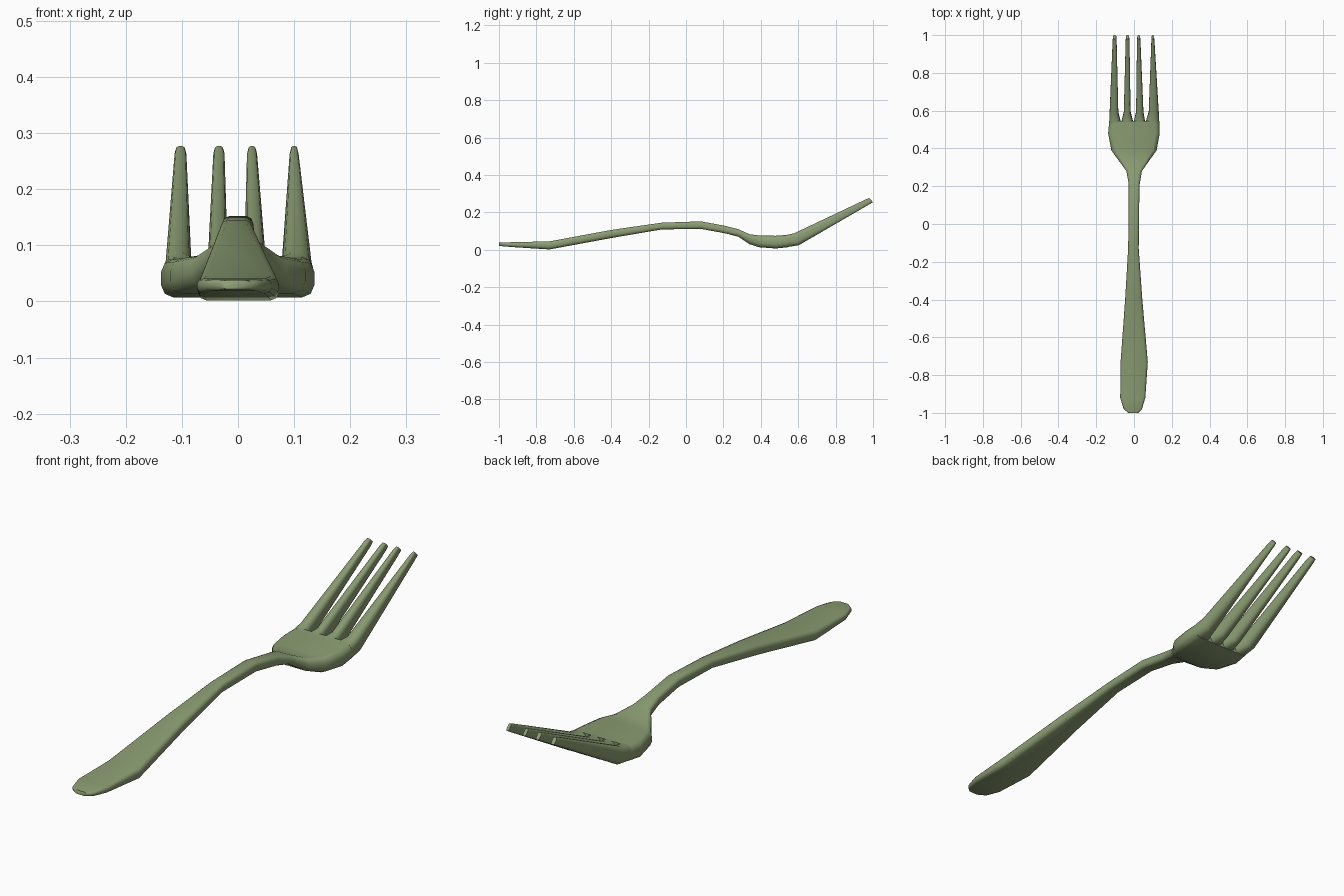
import bpy, bmesh, math

cube = bpy.data.objects.get("Cube")
if cube:
    bpy.data.objects.remove(cube)

green = bpy.data.materials.new("sage_green")
green.use_nodes = True
green.diffuse_color = (0.26, 0.34, 0.17, 1)
green.node_tree.nodes["Principled BSDF"].inputs["Base Color"].default_value = green.diffuse_color


def section(bm, y, left, right, low, high, lean, corner):
    """Ring with chamfered corners; lean shifts its top back along y."""
    cx, cz = (left + right) / 2, (low + high) / 2
    hw, hh = (right - left) / 2, (high - low) / 2
    c = min(corner, hw * 0.7)
    d = min(corner, hh * 0.7)
    right_side = [(hw - c, -hh), (hw - c * 0.3, -hh + d * 0.3), (hw, -hh + d),
                  (hw, hh - d), (hw - c * 0.3, hh - d * 0.3), (hw - c, hh)]
    outline = right_side + [(-x, z) for x, z in reversed(right_side)]
    return [bm.verts.new((cx + x, y - lean * z / hh, cz + z)) for x, z in outline]


def loft(name, stations):
    """Skin a closed body through the stations."""
    bm = bmesh.new()
    rings = [section(bm, *s) for s in stations]
    for a, b in zip(rings, rings[1:]):
        n = len(a)
        for i in range(n):
            j = (i + 1) % n
            bm.faces.new((a[i], a[j], b[j], b[i]))
    bm.faces.new(rings[0])
    bm.faces.new(rings[-1])
    bmesh.ops.recalc_face_normals(bm, faces=bm.faces)
    mesh = bpy.data.meshes.new(name)
    bm.to_mesh(mesh)
    bm.free()
    mesh.materials.append(green)
    obj = bpy.data.objects.new(name, mesh)
    bpy.context.collection.objects.link(obj)
    bpy.ops.object.select_all(action="DESELECT")
    obj.select_set(True)
    bpy.context.view_layer.objects.active = obj
    bpy.ops.object.shade_smooth_by_angle(angle=math.radians(50))


# Handle, neck and head: y, left, right, bottom, top, lean, corner
loft("handle_and_head", [
    (-1.0, -0.03, 0.022, 0.022, 0.038, 0, 0.01),
    (-0.98, -0.055, 0.042, 0.019, 0.039, 0, 0.01),
    (-0.92, -0.073, 0.06, 0.014, 0.041, 0, 0.012),
    (-0.73, -0.071, 0.073, 0.002, 0.045, 0, 0.014),
    (-0.4, -0.047, 0.044, 0.063, 0.106, 0, 0.014),
    (-0.13, -0.031, 0.025, 0.109, 0.145, 0, 0.012),
    (0.08, -0.028, 0.027, 0.112, 0.152, 0, 0.012),
    (0.21, -0.028, 0.03, 0.088, 0.128, 0, 0.012),
    (0.28, -0.04, 0.042, 0.07, 0.11, 0, 0.015),
    (0.34, -0.084, 0.084, 0.03, 0.083, 0, 0.02),
    (0.39, -0.12, 0.12, 0.014, 0.077, 0, 0.022),
    (0.48, -0.137, 0.136, 0.007, 0.075, 0, 0.022),
    (0.545, -0.131, 0.134, 0.014, 0.08, 0, 0.022),
])

# Tines: root edges, waist edges, tip edges
tines = {
    "right_outer_tine": (-0.131, -0.068, -0.129, -0.083, -0.113, -0.092),
    "right_inner_tine": (-0.068, -0.003, -0.054, -0.018, -0.044, -0.024),
    "left_inner_tine": (-0.003, 0.06, 0.011, 0.05, 0.016, 0.034),
    "left_outer_tine": (0.06, 0.134, 0.078, 0.131, 0.092, 0.108),
}
for name, (a, b, c, d, e, f) in tines.items():
    loft(name, [
        (0.535, a, b, 0.014, 0.079, 0, 0.02),
        (0.59, c, d, 0.024, 0.088, 0.012, 0.018),
        (0.97, e, f, 0.243, 0.269, 0.01, 0.006),
        (0.99, e + 0.002, f - 0.002, 0.255, 0.277, 0.01, 0.006),
    ])
